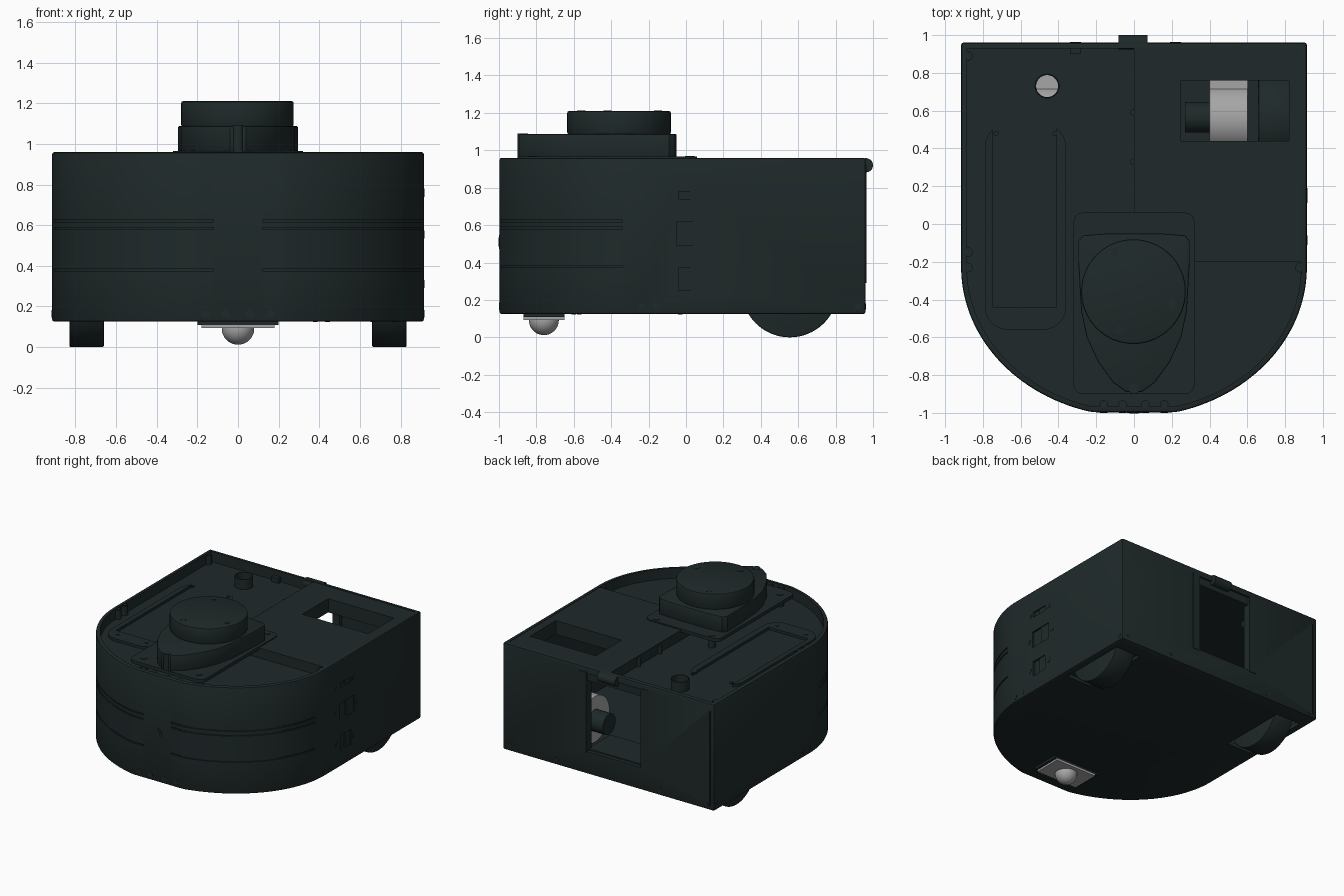
import bpy, bmesh, math
from mathutils import Vector

if "Cube" in bpy.data.objects:
    bpy.data.objects.remove(bpy.data.objects["Cube"])


def material(name, color):
    m = bpy.data.materials.new(name)
    m.use_nodes = True
    m.diffuse_color = (*color, 1)
    m.node_tree.nodes["Principled BSDF"].inputs["Base Color"].default_value = (*color, 1)
    return m


DARK = material("dark slate", (0.0135, 0.022, 0.0225))
GREY = material("light grey", (0.38, 0.38, 0.38))


def finish(name, bm, mat):
    bmesh.ops.recalc_face_normals(bm, faces=bm.faces)
    me = bpy.data.meshes.new(name)
    bm.to_mesh(me)
    bm.free()
    ob = bpy.data.objects.new(name, me)
    bpy.context.collection.objects.link(ob)
    me.materials.append(mat)
    return ob


def prism(name, pts, z0, z1, mat=DARK):
    bm = bmesh.new()
    f = bm.faces.new([bm.verts.new((x, y, z0)) for x, y in pts])
    r = bmesh.ops.extrude_face_region(bm, geom=[f])
    vs = [v for v in r["geom"] if isinstance(v, bmesh.types.BMVert)]
    bmesh.ops.translate(bm, verts=vs, vec=(0, 0, z1 - z0))
    return finish(name, bm, mat)


def box(name, x0, x1, y0, y1, z0, z1, mat=DARK):
    return prism(name, [(x0, y0), (x1, y0), (x1, y1), (x0, y1)], z0, z1, mat)


def cyl(name, center, r, length, axis="Z", mat=DARK, sides=48):
    bm = bmesh.new()
    bmesh.ops.create_cone(bm, cap_ends=True, segments=sides, radius1=r, radius2=r, depth=length)
    direction = {"X": Vector((1, 0, 0)), "Y": Vector((0, 1, 0)), "Z": Vector((0, 0, 1))}[axis]
    rot = Vector((0, 0, 1)).rotation_difference(direction).to_matrix()
    bmesh.ops.rotate(bm, verts=bm.verts, matrix=rot)
    bmesh.ops.translate(bm, verts=bm.verts, vec=center)
    return finish(name, bm, mat)


def apply(ob, mod):
    bpy.context.view_layer.objects.active = ob
    bpy.ops.object.modifier_apply(modifier=mod.name)


def cut(ob, *cutters):
    for c in cutters:
        m = ob.modifiers.new("cut", "BOOLEAN")
        m.operation, m.solver, m.object = "DIFFERENCE", "EXACT", c
        apply(ob, m)
        bpy.data.objects.remove(c)


def bevel(ob, width, segments=2):
    m = ob.modifiers.new("bevel", "BEVEL")
    m.width, m.segments, m.limit_method = width, segments, "ANGLE"
    m.angle_limit = math.radians(50)
    apply(ob, m)


W, BOW, CY, BACK, FRONT = 0.915, 0.79, -0.23, 0.96, -0.997


def arc(cx, cy, r, a0, a1, n):
    return [(cx + r * math.cos(math.radians(a0 + (a1 - a0) * i / n)),
             cy + r * math.sin(math.radians(a0 + (a1 - a0) * i / n))) for i in range(n + 1)]


# Elliptical bow with a flattened nose
def bow(inset, a0, a1, n):
    return [(x * (W - inset), max(CY + y * (BOW - inset), FRONT + inset))
            for x, y in arc(0, 0, 1, a0, a1, n)]


def d_outline(inset):
    r = W - inset
    return [(r, BACK - inset), (-r, BACK - inset)] + bow(inset, 180, 360, 72)


def rounded(x0, x1, y0, y1, r):
    return (arc(x1 - r, y1 - r, r, 0, 90, 6) + arc(x0 + r, y1 - r, r, 90, 180, 6)
            + arc(x0 + r, y0 + r, r, 180, 270, 6) + arc(x1 - r, y0 + r, r, 270, 360, 6))


# Hollow D-shaped shell with rear opening, wheel slots and side ports
shell = prism("body_shell", d_outline(0), 0.125, 0.96)
bevel(shell, 0.012)
cut(shell, prism("cavity", d_outline(0.03), 0.155, 1.1),
    box("rear_cut", -0.28, 0.2, 0.9, 1.0, 0.3, 0.85),
    box("rear_recess", -0.28, 0.2, 0.945, 1.0, 0.3, 0.91),
    box("rear_slot", -0.885, -0.875, 0.95, 1.0, 0.16, 0.9))
for s in (-1, 1):
    x0, x1 = sorted((s * 0.645, s * 0.86))
    cut(shell, box("wheel_slot", x0, x1, 0.28, 0.83, 0.1, 0.2))

# Side ports with their screws
for y0, y1, z0, z1 in ((-0.04, 0.09, 0.74, 0.78), (-0.05, 0.13, 0.49, 0.62), (-0.04, 0.09, 0.25, 0.37)):
    cut(shell, box("port_cut", 0.9, 1.0, y0, y1, z0, z1))
    box("port_socket", 0.895, 0.908, (y0 + y1) / 2, y1, z0, z1)
    for y in (y0 - 0.04, y1 + 0.04):
        cyl("port_screw", (W, y, (z0 + z1) / 2), 0.02, 0.005, "X", sides=16)

# Sensor grooves wrapping the curved front
for a0, a1 in ((188, 262.5), (277.5, 352)):
    for z in (0.38, 0.585, 0.622):
        cut(shell, prism("groove_cut", bow(-0.01, a0, a1, 36) + bow(0.009, a1, a0, 36),
                         z - 0.005, z + 0.005))
cyl("front_socket_ring", (0, FRONT, 0.51), 0.038, 0.006, "Y", sides=24)
cyl("front_socket", (0, FRONT - 0.001, 0.51), 0.024, 0.008, "Y", sides=24)

# Recessed deck and the raised rear cover with its window
deck = prism("top_deck", d_outline(0.029), 0.85, 0.88)
cover = box("rear_cover", 0, 0.89, -0.2, 0.935, 0.86, 0.957)
for part in (deck, cover):
    cut(part, box("window_cut", 0.25, 0.82, 0.44, 0.76, 0.7, 1.1))
cut(deck, cyl("cap_cut", (-0.46, 0.73, 0.86), 0.058, 0.3))
collar = cyl("deck_collar", (-0.46, 0.73, 0.918), 0.066, 0.08)
cut(collar, cyl("collar_cut", (-0.46, 0.73, 0.9), 0.06, 0.3))
for y in (0.33, 0.59):
    cyl("cover_latch", (-0.005, y, 0.91), 0.016, 0.07, sides=16)

# U-shaped tray rail on the deck
tray = prism("tray_rail", rounded(-0.79, -0.36, -0.56, 0.53, 0.12), 0.875, 0.9)
cut(tray, box("tray_cut", -0.75, -0.41, -0.44, 0.6, 0.8, 1.0))
for x, y in ((-0.7, -0.49), (-0.45, -0.49), (-0.73, 0.48), (-0.42, 0.48)):
    cyl("tray_screw", (x, y, 0.9), 0.013, 0.008, sides=16)

# Rim tabs and screws around the body
for s in (-1, 1):
    for y in (0.89, -0.15, -0.23):
        cyl("rim_tab", (s * 0.88, y, 0.91), 0.026, 0.084, sides=16)
        cyl("rim_screw", (s * 0.88, y, 0.953), 0.018, 0.008, sides=16)
    for y in (-0.24, -0.16, 0.92):
        cyl("side_screw", (s * W, y, 0.165), 0.018, 0.004, "X", sides=16)
    for x in (0.06, 0.16):
        cyl("front_screw", (s * x, FRONT, 0.165), 0.02, 0.005, "Y", sides=16)
        cyl("front_rim_tab", (s * x, -0.955, 0.91), 0.022, 0.09, sides=16)
    for x in (0.45, 0.85):
        cyl("rear_screw", (s * x, BACK, 0.165), 0.016, 0.004, "Y", sides=16)

# Rear door frame, shelf and hinge barrel
box("door_jamb", 0.19, 0.25, 0.9, 0.964, 0.29, 0.92)
box("door_rail", -0.34, -0.28, 0.9, 0.964, 0.29, 0.92)
box("rear_shelf", -0.28, 0.2, 0.65, 0.93, 0.28, 0.31)
cyl("hinge_barrel", (-0.005, 0.962, 0.92), 0.038, 0.155, "X")

# Drive wheels and motors
for s in (-1, 1):
    wheel = cyl("drive_wheel", (s * 0.745, 0.555, 0.258), 0.258, 0.17, "X", sides=64)
    bevel(wheel, 0.008)
    cyl("motor_gearbox", (s * 0.5, 0.555, 0.34), 0.18, 0.2, "X", GREY)
    box("motor_bracket", s * 0.5 - 0.1, s * 0.5 + 0.1, 0.71, 0.82, 0.16, 0.42, GREY)
    cyl("motor_can", (s * 0.34, 0.565, 0.34), 0.08, 0.14, "X")
    box("wheel_guard", s * 0.63 - 0.028, s * 0.63 + 0.028, 0.42, 0.8, 0.15, 0.46)

# Front ball caster
box("caster_mount", -0.2, 0.2, -0.87, -0.65, 0.108, 0.128)
box("caster_plate", -0.18, 0.18, -0.87, -0.65, 0.094, 0.109, GREY)
bm = bmesh.new()
bmesh.ops.create_uvsphere(bm, u_segments=32, v_segments=20, radius=0.08)
bmesh.ops.translate(bm, verts=bm.verts, vec=(0, -0.76, 0.092))
finish("caster_ball", bm, GREY)
for x, y in ((0.77, -0.03), (0.44, -0.03), (0.665, -0.6), (0.38, -0.57)):
    cyl("floor_screw", (x, y, 0.125), 0.012, 0.004, sides=16)

# Scanner: mounting plate, teardrop base and round turret
prism("scanner_plate", rounded(-0.32, 0.32, -0.9, 0.06, 0.05), 0.94, 0.966)
for x in (-0.24, 0.24):
    for y in (0.02, -0.82):
        cyl("plate_standoff", (x, y, 0.91), 0.03, 0.07, sides=16)
        cyl("plate_screw", (x, y, 0.967), 0.025, 0.006, sides=16)
side = [(0.04, -0.89), (0.11, -0.84), (0.19, -0.73), (0.25, -0.6), (0.28, -0.46),
        (0.295, -0.2), (0.295, -0.09), (0.27, -0.06), (0.14, -0.05)]
tear = side + [(-x, y) for x, y in side[::-1]]
base = prism("scanner_base", tear, 0.96, 1.088)
bevel(base, 0.008)
cyl("scanner_post", (0, -0.872, 1.025), 0.028, 0.13, sides=20)
turret = cyl("scanner_turret", (-0.003, -0.358, 1.148), 0.277, 0.125, sides=64)
bevel(turret, 0.01)
for x, y in ((-0.1, -0.15), (0.2, -0.42), (-0.08, -0.56)):
    cyl("turret_screw", (x, y, 1.21), 0.022, 0.005, sides=16)

# Smooth the round parts while keeping hard edges
bpy.ops.object.select_all(action="DESELECT")
for ob in bpy.context.scene.objects:
    if ob.type == "MESH":
        ob.select_set(True)
        bpy.context.view_layer.objects.active = ob
bpy.ops.object.shade_smooth_by_angle(angle=math.radians(30))
